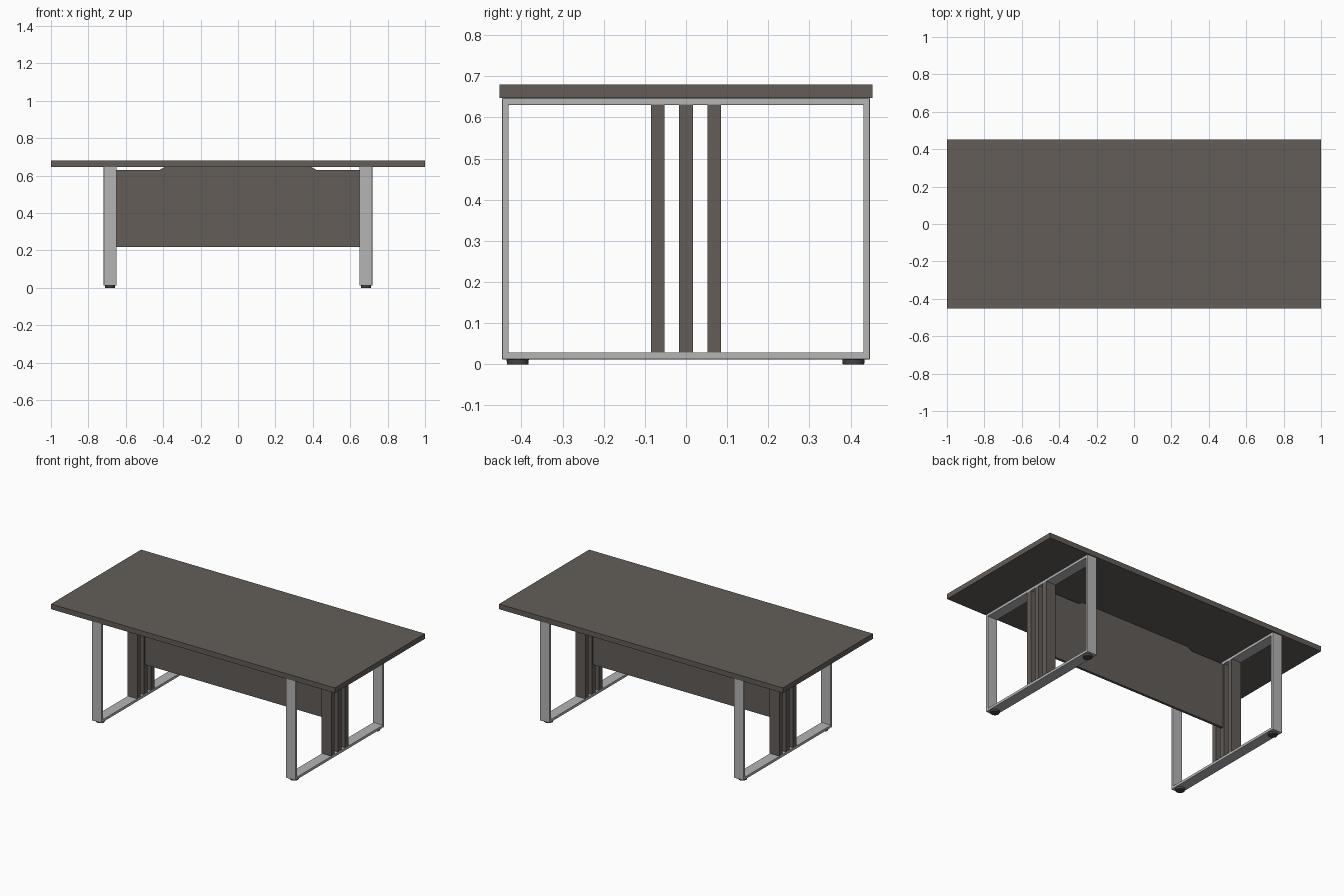
import bpy
import bmesh
from mathutils import Matrix

cube = bpy.data.objects.get("Cube")
if cube:
    bpy.data.objects.remove(cube, do_unlink=True)


def material(name, rgb):
    mat = bpy.data.materials.new(name)
    mat.use_nodes = True
    colour = (*rgb, 1.0)
    mat.diffuse_color = colour
    mat.node_tree.nodes["Principled BSDF"].inputs["Base Color"].default_value = colour
    return mat


wood = material("dark wood", (0.125, 0.110, 0.098))
metal = material("grey metal", (0.46, 0.46, 0.46))
rubber = material("black rubber", (0.06, 0.06, 0.06))


def finish(name, bm, mat, bevel=0.0):
    bmesh.ops.recalc_face_normals(bm, faces=bm.faces)
    mesh = bpy.data.meshes.new(name)
    bm.to_mesh(mesh)
    bm.free()
    mesh.materials.append(mat)
    obj = bpy.data.objects.new(name, mesh)
    bpy.context.collection.objects.link(obj)
    if bevel:
        mod = obj.modifiers.new("edge", "BEVEL")
        mod.width = bevel
        mod.segments = 2
    return obj


def box(name, low, high, mat, bevel=0.0):
    bm = bmesh.new()
    size = [b - a for a, b in zip(low, high)]
    mid = [(a + b) / 2 for a, b in zip(low, high)]
    bmesh.ops.create_cube(bm, size=1, matrix=Matrix.Translation(mid) @ Matrix.Diagonal((*size, 1)))
    return finish(name, bm, mat, bevel)


def extrude(bm, faces, vector):
    new = bmesh.ops.extrude_face_region(bm, geom=faces)["geom"]
    verts = [v for v in new if isinstance(v, bmesh.types.BMVert)]
    bmesh.ops.translate(bm, verts=verts, vec=vector)


def loop_frame(name, x, width, outer, inner):
    # Rectangular ring in the yz plane, extruded across the leg width
    bm = bmesh.new()
    rings = []
    for y, low, high in (outer, inner):
        corners = ((-y, low), (y, low), (y, high), (-y, high))
        rings.append([bm.verts.new((x, cy, cz)) for cy, cz in corners])
    a, b = rings
    faces = [bm.faces.new((a[i], a[i - 3], b[i - 3], b[i])) for i in range(4)]
    extrude(bm, faces, (width, 0, 0))
    return finish(name, bm, metal, 0.002)


def foot(name, x, y):
    bm = bmesh.new()
    bmesh.ops.create_cone(bm, cap_ends=True, segments=24, radius1=0.026, radius2=0.027,
                          depth=0.012, matrix=Matrix.Translation((x, y, 0.006)))
    obj = finish(name, bm, rubber)
    bpy.context.view_layer.objects.active = obj
    obj.select_set(True)
    bpy.ops.object.shade_smooth_by_angle()
    obj.select_set(False)


# Table top
box("table_top", (-1, -0.453, 0.647), (1, 0.453, 0.68), wood)

# Loop legs, upright slats and feet at both ends
LEG_IN, LEG_OUT = 0.65, 0.718
for side, label in ((1, "left"), (-1, "right")):
    x = LEG_IN if side > 0 else -LEG_OUT
    loop_frame(label + "_leg_frame", x, LEG_OUT - LEG_IN,
               (0.447, 0.012, 0.647), (0.431, 0.029, 0.63))
    for place, y in (("front", -0.069), ("middle", 0), ("back", 0.069)):
        box(f"{label}_{place}_slat", (x, y - 0.0165, 0.029),
            (x + LEG_OUT - LEG_IN, y + 0.0165, 0.63), wood)
    for place, y in (("front", -0.409), ("back", 0.407)):
        foot(f"{label}_{place}_foot", side * 0.684, y)

# Privacy panel with a raised middle section
half = [(0.651, 0.217), (0.651, 0.63), (0.42, 0.63), (0.39, 0.647)]
outline = half + [(-px, pz) for px, pz in reversed(half)]
bm = bmesh.new()
face = bm.faces.new([bm.verts.new((px, -0.008, pz)) for px, pz in outline])
extrude(bm, [face], (0, 0.016, 0))
finish("privacy_panel", bm, wood)
